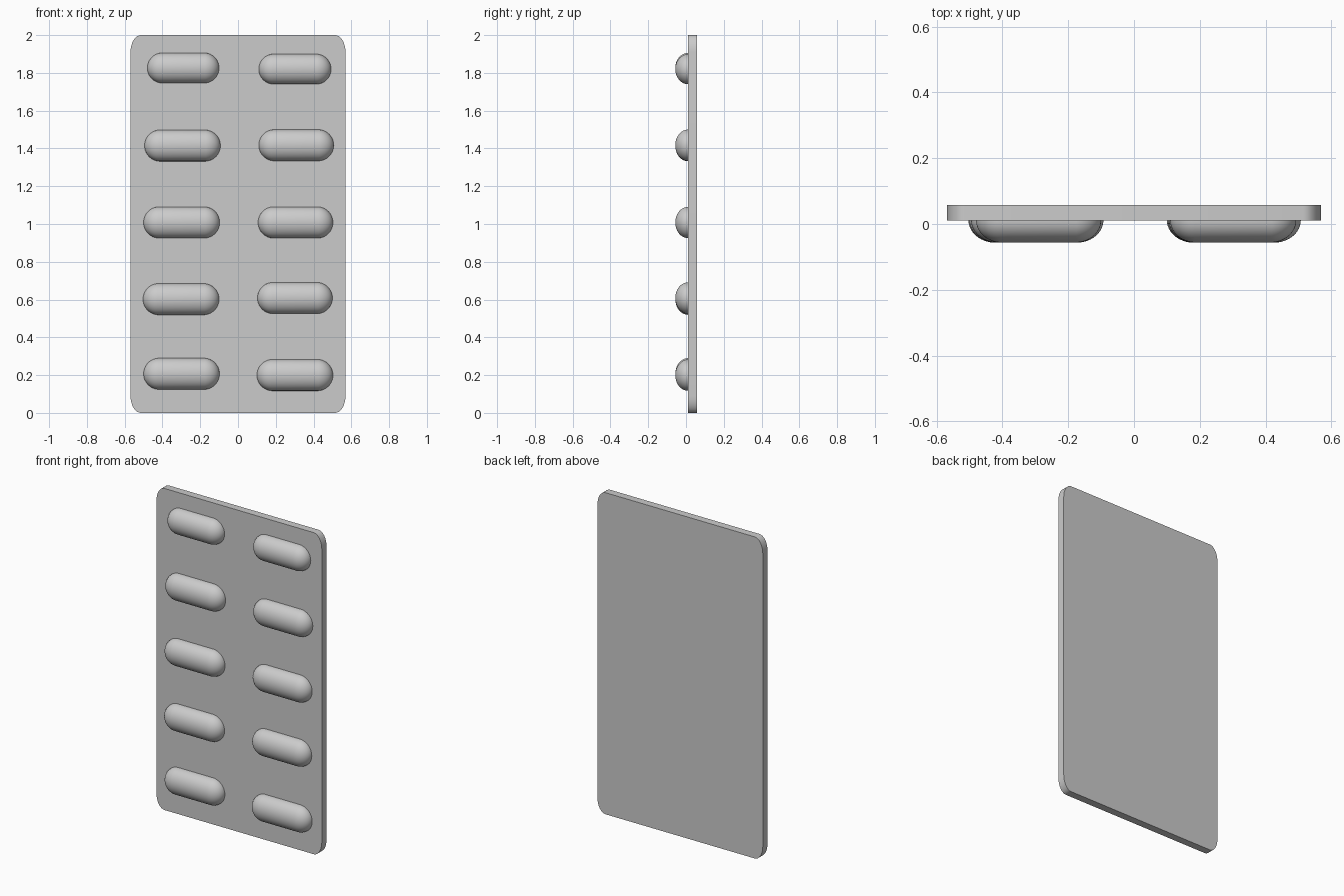
import bpy, bmesh
from math import sin, cos, pi
from mathutils import Matrix, Vector

cube = bpy.data.objects.get("Cube")
if cube:
    bpy.data.objects.remove(cube, do_unlink=True)

grey = bpy.data.materials.new("light grey")
grey.use_nodes = True
colour = (0.6, 0.6, 0.6, 1)
grey.diffuse_color = colour
grey.node_tree.nodes["Principled BSDF"].inputs["Base Color"].default_value = colour

HALF_W, HEIGHT = 0.569, 2.0
FRONT, BACK = 0.011, 0.058      # plate faces along y
DEPTH = 0.068                   # how far a blister stands out


def finish(bm, name, location=(0, 0, 0)):
    bmesh.ops.recalc_face_normals(bm, faces=bm.faces)
    mesh = bpy.data.meshes.new(name)
    bm.to_mesh(mesh)
    bm.free()
    mesh.materials.append(grey)
    obj = bpy.data.objects.new(name, mesh)
    obj.location = location
    bpy.context.collection.objects.link(obj)
    bpy.ops.object.select_all(action='DESELECT')
    obj.select_set(True)
    bpy.context.view_layer.objects.active = obj
    bpy.ops.object.shade_smooth_by_angle(angle=pi / 6)
    return obj


def make_plate(rx=0.055, rz=0.09, steps=8):
    """Upright card with elliptical corners."""
    bm = bmesh.new()
    outline = []
    for corner, (sx, sz) in enumerate([(1, 1), (-1, 1), (-1, -1), (1, -1)]):
        for i in range(steps + 1):
            a = (corner + i / steps) * pi / 2
            x = sx * (HALF_W - rx) + rx * cos(a)
            z = HEIGHT / 2 + sz * (HEIGHT / 2 - rz) + rz * sin(a)
            outline.append(bm.verts.new((x, FRONT, z)))
    face = bm.faces.new(outline)
    new = bmesh.ops.extrude_face_region(bm, geom=[face])["geom"]
    bmesh.ops.translate(bm, vec=(0, BACK - FRONT, 0),
                        verts=[v for v in new if isinstance(v, bmesh.types.BMVert)])
    finish(bm, "backing_plate")


def make_blister(name, x0, x1, z, r):
    """Lying capsule, squashed in depth, with its hidden back cut away."""
    bm = bmesh.new()
    bmesh.ops.create_uvsphere(bm, u_segments=32, v_segments=25, radius=r,
                              matrix=Matrix.Rotation(pi / 2, 4, 'Y'))
    stretch = (x1 - x0) / 2 - r
    for v in bm.verts:
        v.co.x += stretch if v.co.x > 0 else -stretch
        v.co.y *= DEPTH / r
    bmesh.ops.bisect_plane(bm, geom=bm.verts[:] + bm.edges[:] + bm.faces[:],
                           plane_co=Vector((0, 0.015, 0)), plane_no=Vector((0, 1, 0)),
                           clear_outer=True)
    bmesh.ops.holes_fill(bm, edges=[e for e in bm.edges if e.is_boundary])
    finish(bm, name, ((x0 + x1) / 2, FRONT, z))


make_plate()

# Blister rows from the top: start x, end x, centre z
right_side = [(-0.48, -0.10, 1.826), (-0.495, -0.093, 1.415), (-0.50, -0.097, 1.008),
              (-0.503, -0.10, 0.602), (-0.50, -0.098, 0.207)]
left_side = [(0.11, 0.493, 1.82), (0.11, 0.507, 1.417), (0.106, 0.503, 1.008),
             (0.103, 0.50, 0.608), (0.10, 0.503, 0.2)]
for side, rows in (("right", right_side), ("left", left_side)):
    for i, (x0, x1, z) in enumerate(rows):
        make_blister(f"{side}_blister_{i + 1}", x0, x1, z, 0.08 if i == 0 else 0.083)
